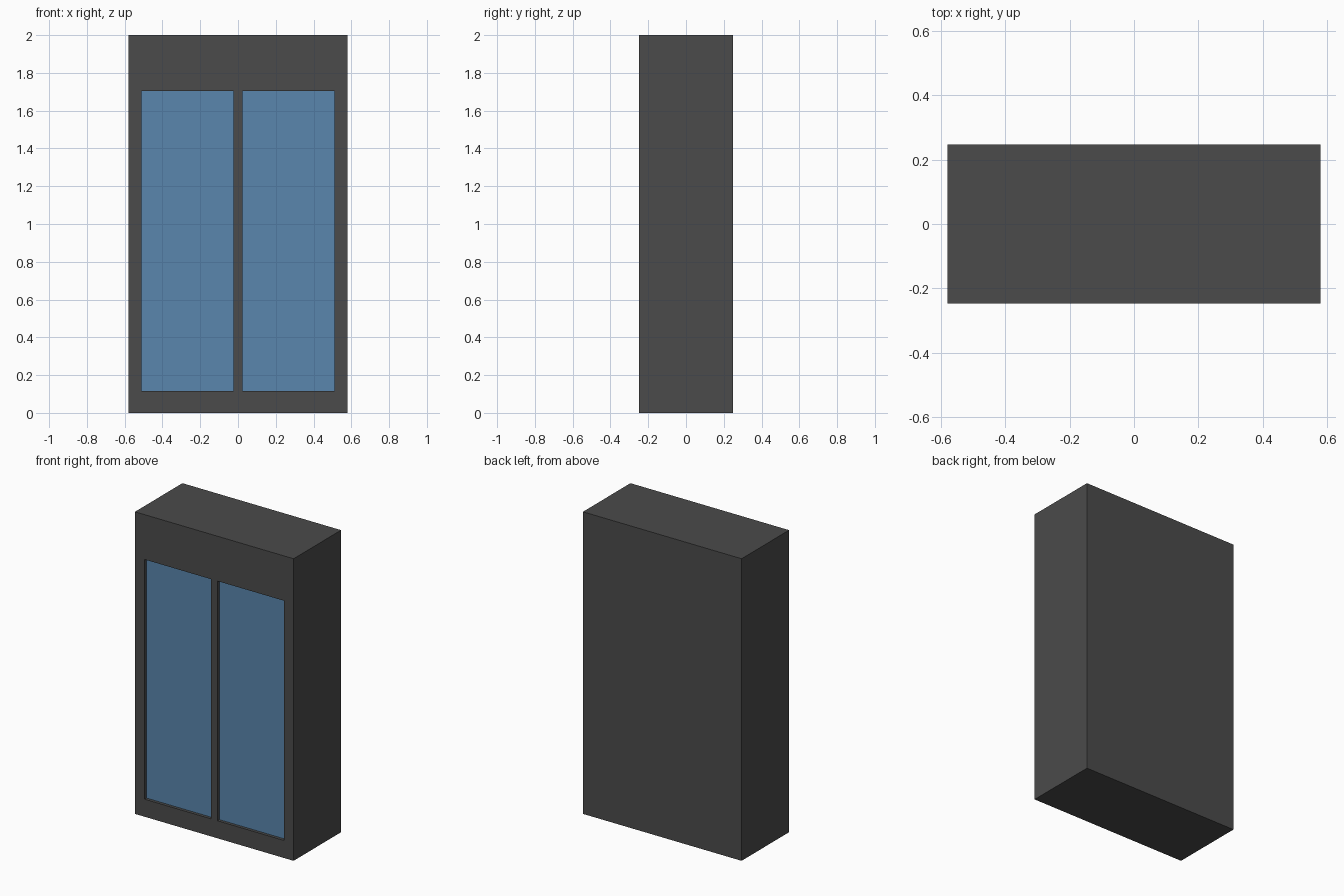
import bpy

if "Cube" in bpy.data.objects:
    bpy.data.objects.remove(bpy.data.objects["Cube"])

W, D, H = 1.162, 0.496, 2.0          # overall size
X0, X1 = 0.023, 0.511                # door opening, right half
Z0, Z1 = 0.116, 1.703
FRONT = -D / 2
RECESS, POCKET = 0.02, 0.03          # glass setback, pocket depth


def box(name, lo, hi):
    size = [b - a for a, b in zip(lo, hi)]
    mid = [(a + b) / 2 for a, b in zip(lo, hi)]
    bpy.ops.mesh.primitive_cube_add(size=1, location=mid)
    ob = bpy.context.object
    ob.name = name
    ob.scale = size
    bpy.ops.object.transform_apply(location=True, rotation=False, scale=True)
    return ob


glass = bpy.data.materials.new("blue_glass")
glass.diffuse_color = (0.10, 0.24, 0.42, 1)
glass.use_nodes = True
glass.node_tree.nodes["Principled BSDF"].inputs["Base Color"].default_value = glass.diffuse_color
dark = bpy.data.materials.new("dark_casing")
dark.diffuse_color = (0.07, 0.07, 0.07, 1)
dark.use_nodes = True
dark.node_tree.nodes["Principled BSDF"].inputs["Base Color"].default_value = dark.diffuse_color

# Cabinet casing
casing = box("cabinet_casing", (-W / 2, FRONT, 0), (W / 2, D / 2, H))
casing.data.materials.append(dark)

# Two door openings, each a pocket with a glass pane set back from the front
for side, a, b in (("left", -X1, -X0), ("right", X0, X1)):
    cutter = box(side + "_opening_cutter", (a, FRONT - 0.05, Z0), (b, FRONT + POCKET, Z1))
    cutter.data.materials.append(dark)
    cutter.hide_render = True
    cutter.hide_viewport = True
    cut = casing.modifiers.new(side + "_opening", 'BOOLEAN')
    cut.operation = 'DIFFERENCE'
    cut.solver = 'EXACT'
    cut.object = cutter

    pane = box(side + "_glass_door", (a, FRONT + RECESS, Z0), (b, FRONT + POCKET, Z1))
    pane.data.materials.append(glass)
